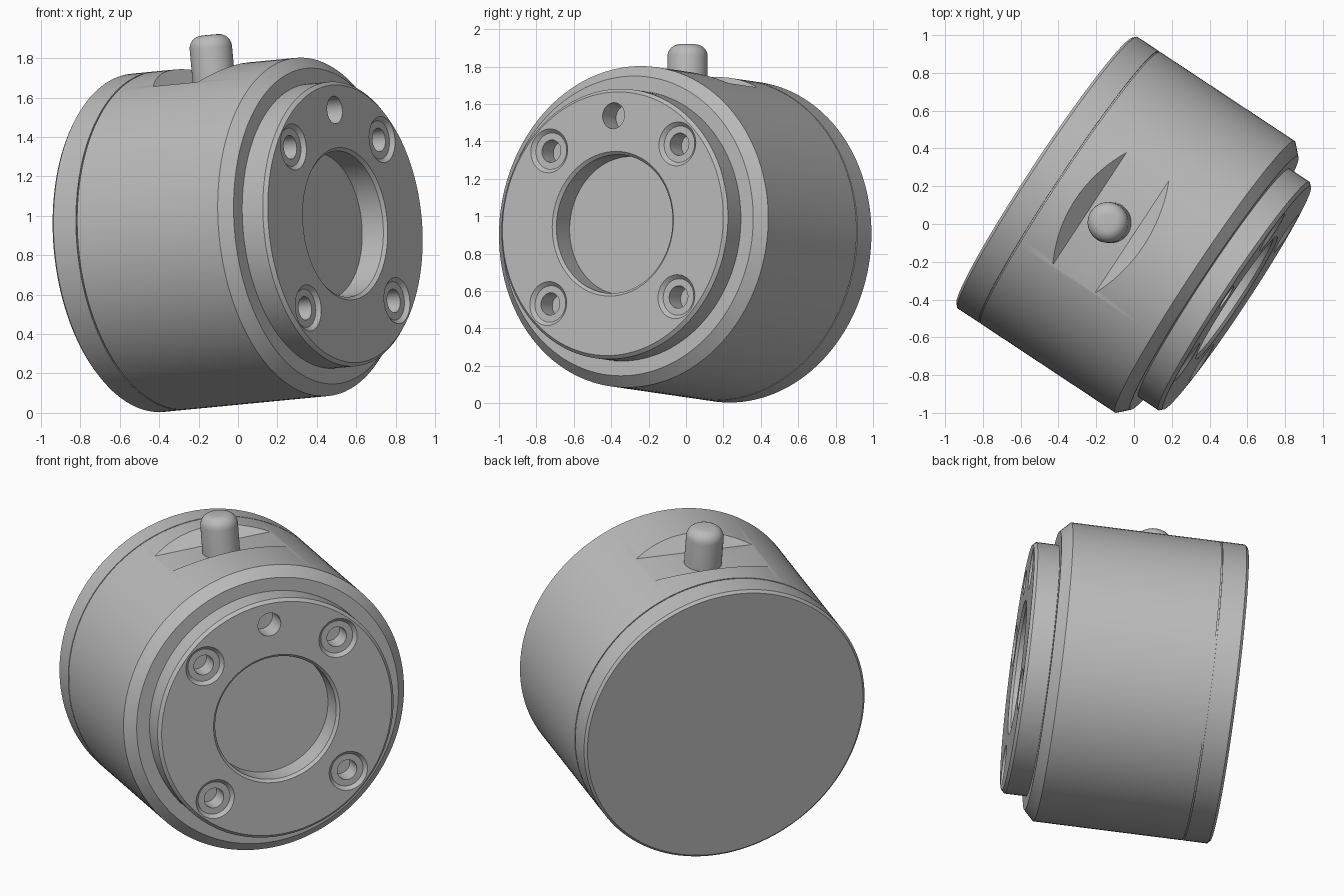
import bpy, bmesh, math
from mathutils import Matrix, Vector

cube = bpy.data.objects.get("Cube")
if cube:
    bpy.data.objects.remove(cube, do_unlink=True)

# Single grey metal
metal = bpy.data.materials.new("grey_metal")
metal.use_nodes = True
GREY = (0.5, 0.5, 0.5, 1)
metal.diffuse_color = GREY
metal.node_tree.nodes["Principled BSDF"].inputs["Base Color"].default_value = GREY

# Local frame: z along the housing axis, y toward the pin
yaw, tilt, roll = math.radians(-33.5), math.radians(4.6), math.radians(2.6)
axis = Vector((math.cos(yaw) * math.cos(tilt), math.sin(yaw) * math.cos(tilt), math.sin(tilt)))
side = Vector((-math.sin(yaw), math.cos(yaw), 0))
up = axis.cross(side)
FRAME = (Matrix.Translation((-0.47, 0.28, 0.862))
         @ Matrix((side, up, axis)).transposed().to_4x4()
         @ Matrix.Rotation(roll, 4, 'Z'))


def finish(name, bm, local=Matrix()):
    bmesh.ops.remove_doubles(bm, verts=bm.verts, dist=1e-5)
    bmesh.ops.recalc_face_normals(bm, faces=bm.faces)
    mesh = bpy.data.meshes.new(name)
    bm.to_mesh(mesh)
    bm.free()
    mesh.materials.append(metal)
    ob = bpy.data.objects.new(name, mesh)
    ob.matrix_world = FRAME @ local
    bpy.context.collection.objects.link(ob)
    return ob


def lathe(name, profile, steps, local=Matrix()):
    """Revolve (radius, height) points about local z."""
    bm = bmesh.new()
    verts = [bm.verts.new((r, 0, z)) for r, z in profile]
    edges = [bm.edges.new(pair) for pair in zip(verts, verts[1:])]
    bmesh.ops.spin(bm, geom=verts + edges, axis=(0, 0, 1), cent=(0, 0, 0),
                   angle=math.tau, steps=steps, use_duplicate=False)
    return finish(name, bm, local)


def activate(ob):
    bpy.ops.object.select_all(action='DESELECT')
    ob.select_set(True)
    bpy.context.view_layer.objects.active = ob


def cut(ob, cutter):
    activate(ob)
    mod = ob.modifiers.new("cut", 'BOOLEAN')
    mod.operation, mod.solver, mod.object = 'DIFFERENCE', 'EXACT', cutter
    bpy.ops.object.modifier_apply(modifier=mod.name)
    bpy.data.objects.remove(cutter, do_unlink=True)


R, BOSS, FRONT = 0.862, 0.725, 1.22

# Housing: back rim, thin seam groove, chamfered shoulder, boss and central recess
housing = lathe("housing", [
    (0, 0), (R - 0.015, 0), (R, 0.015),
    (R, 0.152), (R - 0.008, 0.152), (R - 0.008, 0.16), (R, 0.16),
    (R, 1.018), (R - 0.058, 1.076), (BOSS, 1.076),
    (BOSS, FRONT - 0.018), (BOSS - 0.018, FRONT),
    (0.388, FRONT), (0.372, FRONT - 0.016), (0.372, 1.075), (0, 1.075)], 128)

# Flat pocket with sloped walls around the pin
FLOOR, TOP = 0.785, 1.0
PIN_Z = 0.505
bm = bmesh.new()
for x in (-0.6, 0.6):
    for y, half in ((FLOOR, 0.135), (TOP, 0.37)):
        for s in (-1, 1):
            bm.verts.new((x, y, PIN_Z + s * half))
bmesh.ops.convex_hull(bm, input=bm.verts)
cut(housing, finish("pocket_cutter", bm))

# Four counterbored screw holes and one plain locating hole
counterbore = [(0, FRONT - 0.13), (0.06, FRONT - 0.13), (0.06, FRONT - 0.02),
               (0.098, FRONT - 0.02), (0.118, FRONT), (0.118, FRONT + 0.05), (0, FRONT + 0.05)]
plain = [(0, FRONT - 0.13), (0.07, FRONT - 0.13), (0.07, FRONT + 0.05), (0, FRONT + 0.05)]
holes = [(a, counterbore) for a in (45, 135, 225, 315)] + [(90, plain)]
for angle, profile in holes:
    a = math.radians(angle)
    place = Matrix.Translation((0.58 * math.cos(a), 0.58 * math.sin(a), 0))
    cut(housing, lathe("hole_cutter", profile, 40, place))

# Round-topped pin standing in the pocket
PIN_R, FILLET, PIN_TOP = 0.108, 0.065, 1.02
corner = [(PIN_R - FILLET + FILLET * math.cos(t), PIN_TOP - FILLET + FILLET * math.sin(t))
          for t in (math.radians(15 * i) for i in range(7))]
pin = lathe("pin", [(0, 0.7), (PIN_R, 0.7)] + corner + [(0, PIN_TOP)], 48,
            Matrix.Translation((0, 0, PIN_Z)) @ Matrix.Rotation(-math.pi / 2, 4, 'X'))

# Smooth round walls, crisp machined edges
for ob in (housing, pin):
    activate(ob)
    bpy.ops.object.shade_smooth_by_angle(angle=math.radians(28))
